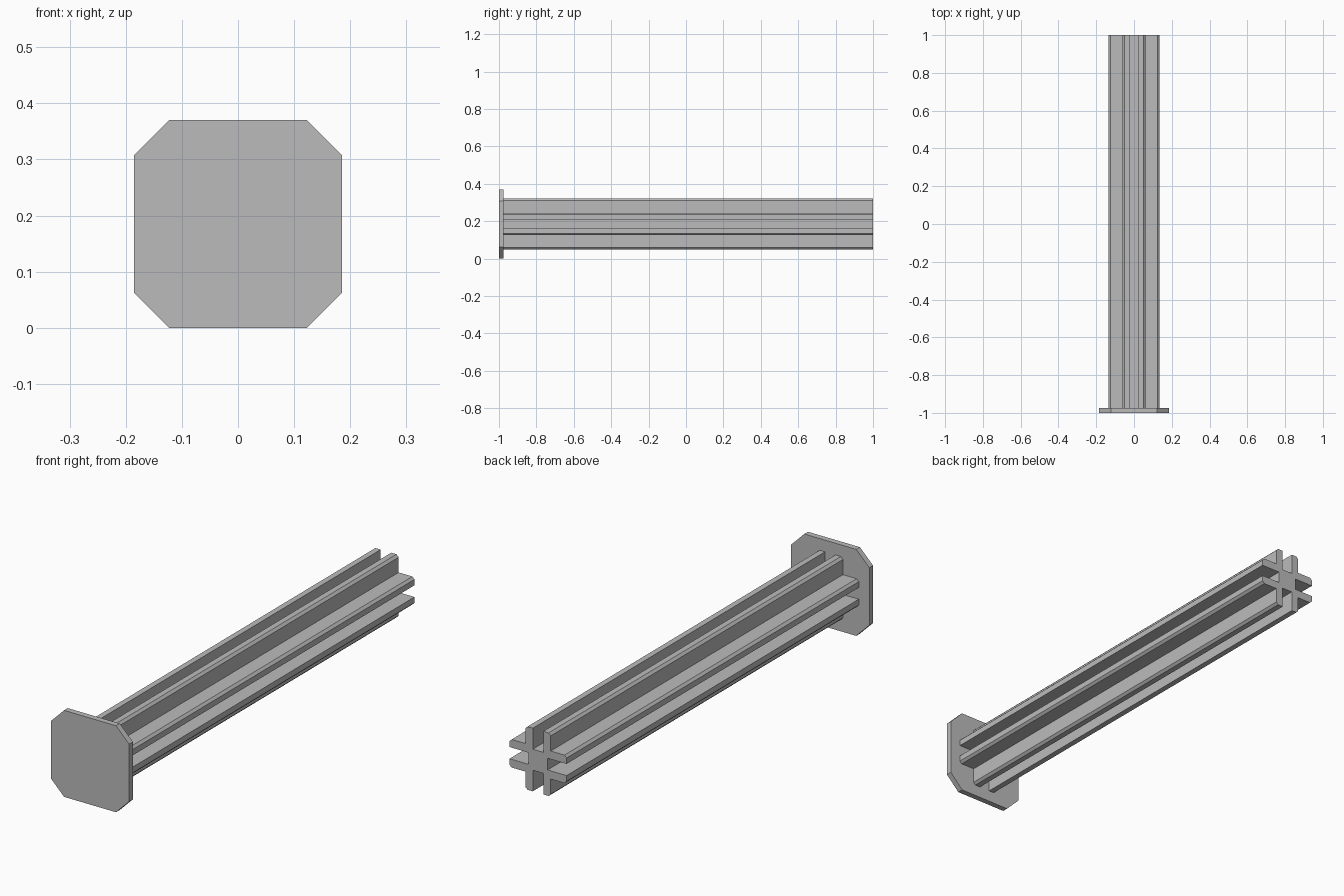
import bpy
from mathutils import Matrix, Vector
from math import pi

cube = bpy.data.objects.get("Cube")
if cube:
    bpy.data.objects.remove(cube, do_unlink=True)

CENTRE_Z = 0.185
FRONT, BACK, PLATE_BACK = -1.0, 1.0, -0.975

grey = bpy.data.materials.new("plain_grey")
grey.use_nodes = True
colour = (0.5, 0.5, 0.5, 1)
grey.diffuse_color = colour
grey.node_tree.nodes["Principled BSDF"].inputs["Base Color"].default_value = colour


def extrude_profile(name, profile, y0, y1):
    """Sweep a counter-clockwise x/z outline along y."""
    n = len(profile)
    verts = [(p.x, y, p.y + CENTRE_Z) for y in (y0, y1) for p in profile]
    faces = [tuple(range(n)), tuple(reversed(range(n, 2 * n)))]
    for i in range(n):
        j = (i + 1) % n
        faces.append((i, i + n, j + n, j))
    mesh = bpy.data.meshes.new(name)
    mesh.from_pydata(verts, [], faces)
    mesh.materials.append(grey)
    obj = bpy.data.objects.new(name, mesh)
    bpy.context.collection.objects.link(obj)
    return obj


def four_fold(points):
    """Repeat a quarter outline around the centre."""
    return [Matrix.Rotation(k * pi / 2, 2) @ Vector(p)
            for k in range(4) for p in points]


# Square end plate with cut corners
half, flat = 0.185, 0.123
extrude_profile("end_plate", four_fold([(half, -flat), (half, flat)]), FRONT, PLATE_BACK)

# Post with a pair of chamfered fins on each side and a slot between them
tip, inner, outer, cut, core = 0.135, 0.025, 0.06, 0.01, 0.045
arm = [
    (outer, -outer),
    (tip - cut, -outer), (tip, -outer + cut), (tip, -inner),
    (core, -inner), (core, inner),
    (tip, inner), (tip, outer - cut), (tip - cut, outer),
]
extrude_profile("finned_post", four_fold(arm), PLATE_BACK, BACK)
